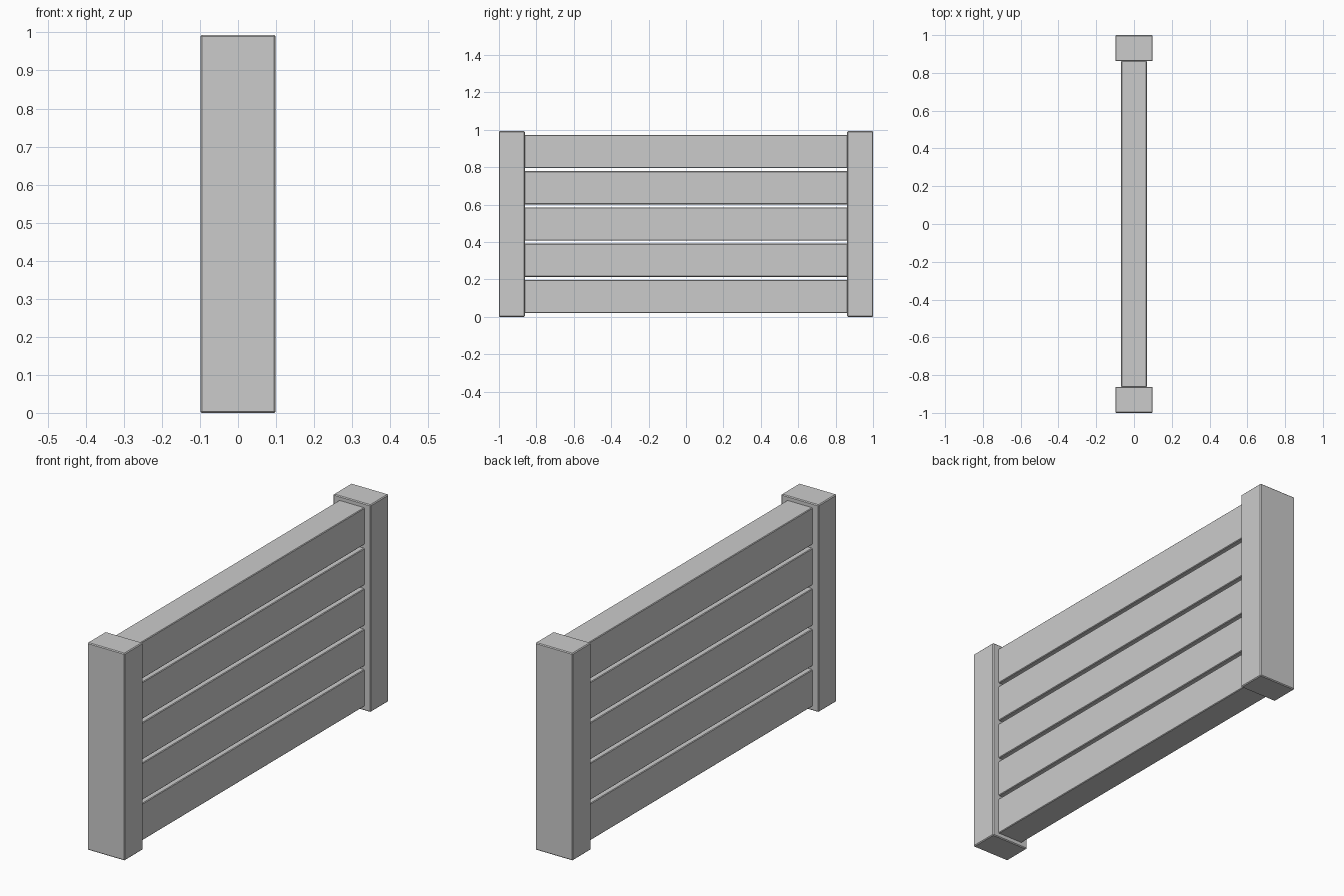
import bpy

if "Cube" in bpy.data.objects:
    bpy.data.objects.remove(bpy.data.objects["Cube"])


def beveled_box(name, size, centre, bevel=0.004):
    bpy.ops.mesh.primitive_cube_add(size=1, location=centre)
    obj = bpy.context.object
    obj.name = name
    obj.scale = size
    bpy.ops.object.transform_apply(location=False, rotation=False, scale=True)
    mod = obj.modifiers.new("edge_bevel", "BEVEL")
    mod.width = bevel
    mod.segments = 1
    return obj


POST_W, POST_D, POST_H = 0.198, 0.138, 0.993
PLANK_T, PLANK_H, PITCH = 0.135, 0.177, 0.1938

# End posts
for side, label in ((-1, "front"), (1, "back")):
    beveled_box(f"{label}_post", (POST_W, POST_D, POST_H),
                (0, side * (1 - POST_D / 2), POST_H / 2))

# Five horizontal planks between the posts
plank_length = 2 * (1 - POST_D) + 0.004
for i in range(5):
    z = POST_H / 2 + (i - 2) * PITCH
    beveled_box(f"plank_{i + 1}", (PLANK_T, plank_length, PLANK_H), (0, 0, z), 0.003)
